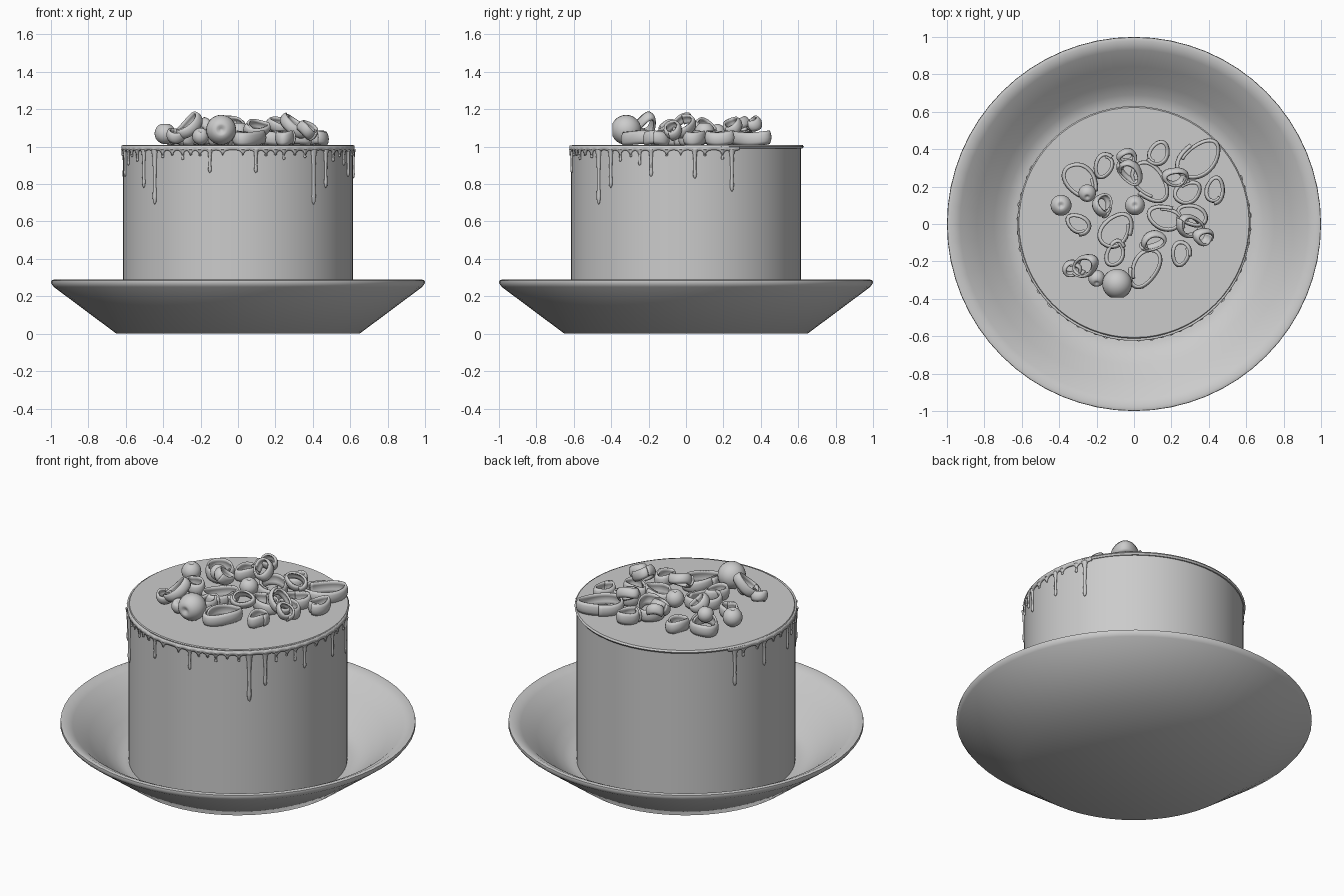
import bpy, bmesh, random
from math import sin, cos, pi, radians, exp
from mathutils import Matrix, Vector

random.seed(4)
cube = bpy.data.objects.get("Cube")
if cube:
    bpy.data.objects.remove(cube, do_unlink=True)

GREY = (0.6, 0.6, 0.6, 1)
mat = bpy.data.materials.new("plain grey")
mat.use_nodes = True
mat.diffuse_color = GREY
mat.node_tree.nodes["Principled BSDF"].inputs["Base Color"].default_value = GREY


def finish(name, bm, angle=40, thickness=0):
    """Turn a bmesh into a smooth shaded object."""
    bmesh.ops.recalc_face_normals(bm, faces=bm.faces)
    mesh = bpy.data.meshes.new(name)
    bm.to_mesh(mesh)
    bm.free()
    ob = bpy.data.objects.new(name, mesh)
    bpy.context.collection.objects.link(ob)
    mesh.materials.append(mat)
    if thickness:
        mod = ob.modifiers.new("thickness", 'SOLIDIFY')
        mod.thickness = thickness
        mod.offset = 0
    bpy.ops.object.select_all(action='DESELECT')
    ob.select_set(True)
    bpy.context.view_layer.objects.active = ob
    bpy.ops.object.shade_smooth_by_angle(angle=radians(angle))
    return ob


def lathe(name, profile, steps=64, angle=40):
    bm = bmesh.new()
    verts = [bm.verts.new((r, 0, z)) for r, z in profile]
    edges = [bm.edges.new(p) for p in zip(verts, verts[1:])]
    bmesh.ops.spin(bm, geom=verts + edges, axis=(0, 0, 1), cent=(0, 0, 0),
                   angle=2 * pi, steps=steps)
    bmesh.ops.remove_doubles(bm, verts=bm.verts, dist=0.0005)
    return finish(name, bm, angle)


def grid_strip(bm, rows):
    """Bridge successive rows of points with quads."""
    rows = [[bm.verts.new(p) for p in row] for row in rows]
    for a, b in zip(rows, rows[1:]):
        for i in range(len(a) - 1):
            bm.faces.new((a[i], a[i + 1], b[i + 1], b[i]))


# Plate, cake body and top icing
lathe("plate", [(0, 0), (.65, 0), (.985, .25), (1, .27), (.998, .285), (.98, .29),
                (.93, .265), (.84, .19), (.75, .11), (.69, .065), (.64, .045), (0, .04)], angle=60)
lathe("cake", [(0, .03), (.615, .03), (.615, .995), (0, .995)])
icing = lathe("top_icing", [(0, .99), (.615, .99), (.622, 1.0), (.615, 1.01), (0, 1.01)])
icing.location.y = .008

# Icing drips: angle from the front centre line and height of the tip
MIDDLE = -92.6
half = [(5, .965), (11.5, .86), (16.6, .95), (21.5, .955), (26, .93), (32, .955),
        (38, .94), (43.5, .69), (52, .78), (58, .92), (64, .945), (69, .9),
        (75, .84), (83, .95), (90, .965), (97, .83), (102, .95), (111, .93), (116, .76)]
drips = half + [(-a, z) for a, z in half]


def on_side(angle, z, r=.618):
    a = radians(MIDDLE + angle)
    return Vector((r * cos(a), r * sin(a), z))


bm = bmesh.new()
rows = []
for i in range(-240, 241):
    a = i / 2
    near = min(abs(a - d) for d, z in drips)
    low = .982 - .03 * exp(-near / .9)
    rows.append([on_side(a, 1.005), on_side(a, (1.005 + low) / 2), on_side(a, low)])
grid_strip(bm, rows)
finish("icing_edge", bm, 60, .012)

for angle, tip in drips:
    # Thin neck, swollen bead and rounded tip
    bm = bmesh.new()
    length = .985 - tip
    w = .0075 + .018 * length
    shape = [(0, 1.7), (.12, 1.15), (.35, .85), (.65, .75), (.85, 1), (.95, .8), (1, .15)]
    rows = []
    for t, s in shape:
        c = on_side(angle, .985 - length * t)
        out = Vector((c.x, c.y, 0)).normalized()
        side = out.cross(Vector((0, 0, 1)))
        rows.append([c + w * s * (side * cos(k * pi / 4) + out * .8 * sin(k * pi / 4))
                     for k in range(9)])
    grid_strip(bm, rows)
    bmesh.ops.remove_doubles(bm, verts=bm.verts, dist=.00005)
    bmesh.ops.holes_fill(bm, edges=bm.edges, sides=8)
    finish("icing_drip", bm, 60)


# Curled shavings: bulging ribbons that overlap themselves slightly
def curl(x, y, rx, ry, turn, z=1.045, tilt_x=0, tilt_y=0, height=.068):
    bm = bmesh.new()
    start = random.uniform(0, 2 * pi)
    wobble = random.uniform(0, 2 * pi)
    rows = []
    for i in range(45):
        t = i / 44
        a = start + t * 2.25 * pi
        s = 1.0 - .2 * t + .04 * sin(3 * a + wobble)
        rows.append([(s * (rx + b) * cos(a), s * (ry + b) * sin(a),
                      h * height + .005 * sin(2 * a + wobble))
                     for h, b in ((-.5, -.008), (-.25, 0), (0, .003), (.25, 0), (.5, -.008))])
    grid_strip(bm, rows)
    ob = finish("chocolate_curl", bm, 60, .012)
    ob.location = (x, y, z)
    ob.rotation_euler = (radians(tilt_x), radians(tilt_y), radians(turn))


flat_curls = [(.35, .35, .14, .09, 40), (.13, .38, .07, .055, 60), (-.29, .23, .11, .08, -50),
              (-.16, .31, .07, .05, 70), (.08, .23, .13, .085, -50), (.43, .18, .075, .05, 80),
              (.29, .17, .08, .06, 30), (.17, .03, .1, .065, -15), (-.3, 0, .07, .05, -30),
              (-.1, -.04, .11, .08, 50), (.06, -.23, .12, .075, 60), (.25, -.16, .07, .05, 85),
              (-.1, -.16, .075, .05, 70), (.31, .05, .09, .055, -20)]
for c in flat_curls:
    curl(*c)
tilted_curls = [(-.26, -.22, .085, .055, 30, 1.11, 0, -42), (.3, -.01, .085, .06, -25, 1.11, 0, 35),
                (.37, -.07, .055, .045, 0, 1.09, 20, 40), (-.02, .28, .08, .055, -50, 1.11, 30, 15),
                (-.04, .36, .05, .04, 0, 1.12, 25, 10), (.22, .25, .07, .05, 0, 1.11, 25, 20),
                (.1, -.09, .07, .05, 20, 1.1, 35, 0), (-.17, .1, .065, .05, 80, 1.1, 25, 30),
                (-.33, -.24, .05, .04, 10, 1.06, 20, 0)]
for c in tilted_curls:
    curl(*c, height=.055)


# Berries with a small dimple at the crown
def berry(x, y, z, r, tilt):
    pts = [(r * sin(k * pi / 14), -r * cos(k * pi / 14)) for k in range(13)]
    pts += [(.28 * r, .9 * r), (.12 * r, .78 * r), (0, .75 * r)]
    ob = lathe("berry", pts, 24, 80)
    ob.location = (x, y, z)
    ob.rotation_euler = (radians(tilt), 0, 0)


for b in [(-.39, .1, 1.07, .056, 0), (-.25, .165, 1.075, .047, 30), (.005, .1, 1.08, .053, 0),
          (-.09, -.32, 1.09, .08, 90), (-.2, -.29, 1.055, .045, 40)]:
    berry(*b)
